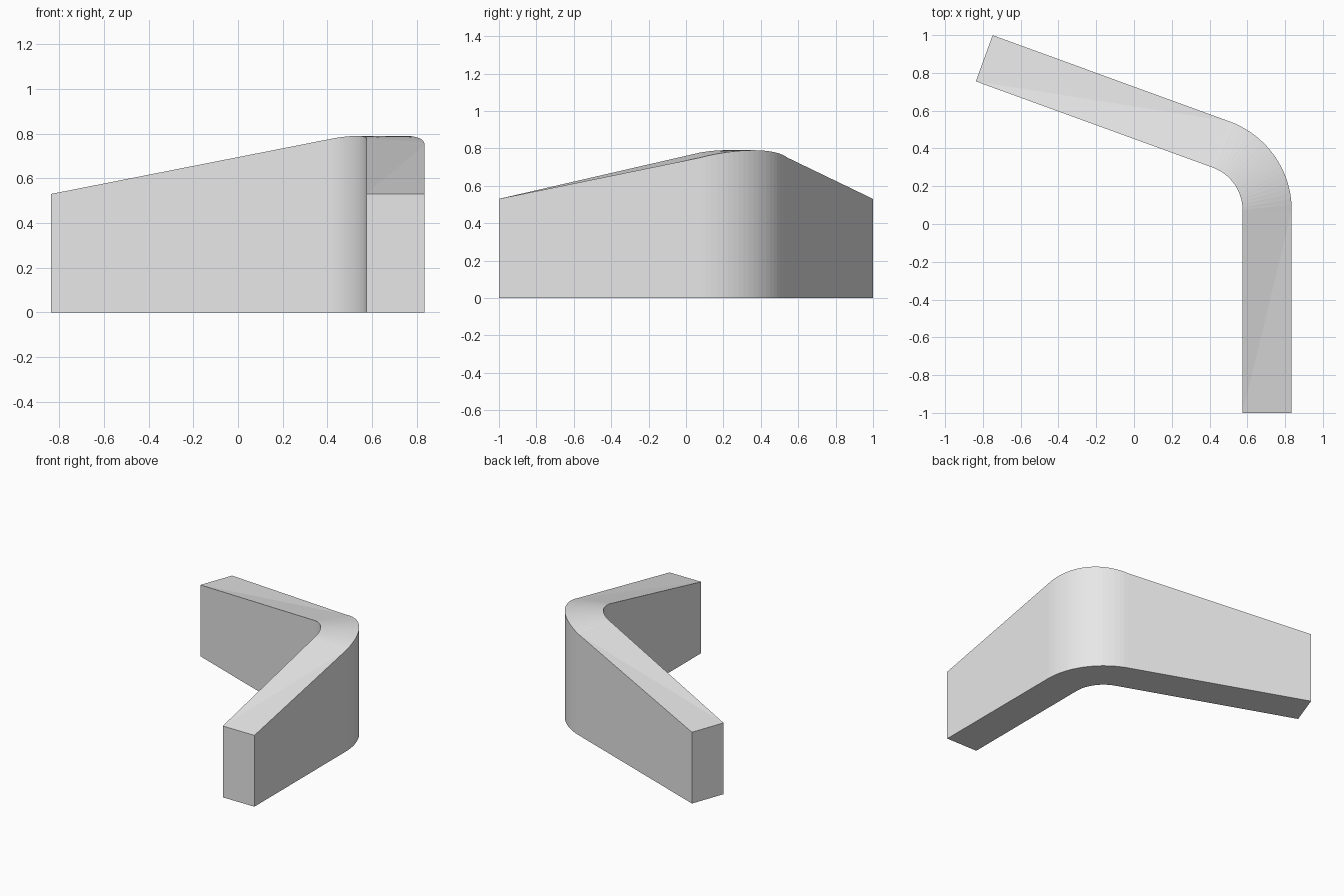
import bpy, bmesh
from math import cos, sin, radians
from mathutils import Vector

cube = bpy.data.objects.get("Cube")
if cube:
    bpy.data.objects.remove(cube, do_unlink=True)

TURN = radians(70)
STEPS = 20
CENTRE = Vector((0.335, 0.073, 0))
END_Z, TOP_Z = 0.53, 0.79


def wall_line(radius, shoulder_z, arm_length):
    """Plan points and heights along one side: arm, rounded bend, arm."""
    def radial(a):
        return CENTRE + radius * Vector((cos(a), sin(a), 0))

    line = [(radial(0) - Vector((0, 1.073, 0)), END_Z)]
    for i in range(STEPS + 1):
        t = i / STEPS
        drop = (2 * t - 1) ** 2
        line.append((radial(TURN * t), TOP_Z - (TOP_Z - shoulder_z) * drop))
    back = Vector((-sin(TURN), cos(TURN), 0))
    line.append((radial(TURN) + back * arm_length, END_Z))
    return line


outer = wall_line(0.5, 0.75, 1.335)
inner = wall_line(0.24, 0.777, 1.335)

# Bent wall with sloping top, one cross-section per path step
bm = bmesh.new()
rings = []
for (po, zo), (pi, zi) in zip(outer, inner):
    corners = [(po.x, po.y, 0), (po.x, po.y, zo), (pi.x, pi.y, zi), (pi.x, pi.y, 0)]
    rings.append([bm.verts.new(c) for c in corners])

for i, (a, b) in enumerate(zip(rings, rings[1:])):
    for k in (0, 2, 3):
        n = (k + 1) % 4
        bm.faces.new((a[k], a[n], b[n], b[k]))
    # Twisted top split from the inner end corner to the outer bend
    if i < STEPS:
        bm.faces.new((a[1], a[2], b[1]))
        bm.faces.new((a[2], b[2], b[1]))
    else:
        bm.faces.new((a[1], a[2], b[2]))
        bm.faces.new((a[1], b[2], b[1]))
bm.faces.new(rings[0])
bm.faces.new(rings[-1])
bmesh.ops.recalc_face_normals(bm, faces=bm.faces)

mesh = bpy.data.meshes.new("bent_wall")
bm.to_mesh(mesh)
bm.free()
wall = bpy.data.objects.new("bent_wall", mesh)
bpy.context.collection.objects.link(wall)

# Plain light grey
grey = bpy.data.materials.new("light grey")
grey.use_nodes = True
colour = (0.8, 0.8, 0.8, 1)
grey.diffuse_color = colour
grey.node_tree.nodes["Principled BSDF"].inputs["Base Color"].default_value = colour
mesh.materials.append(grey)
